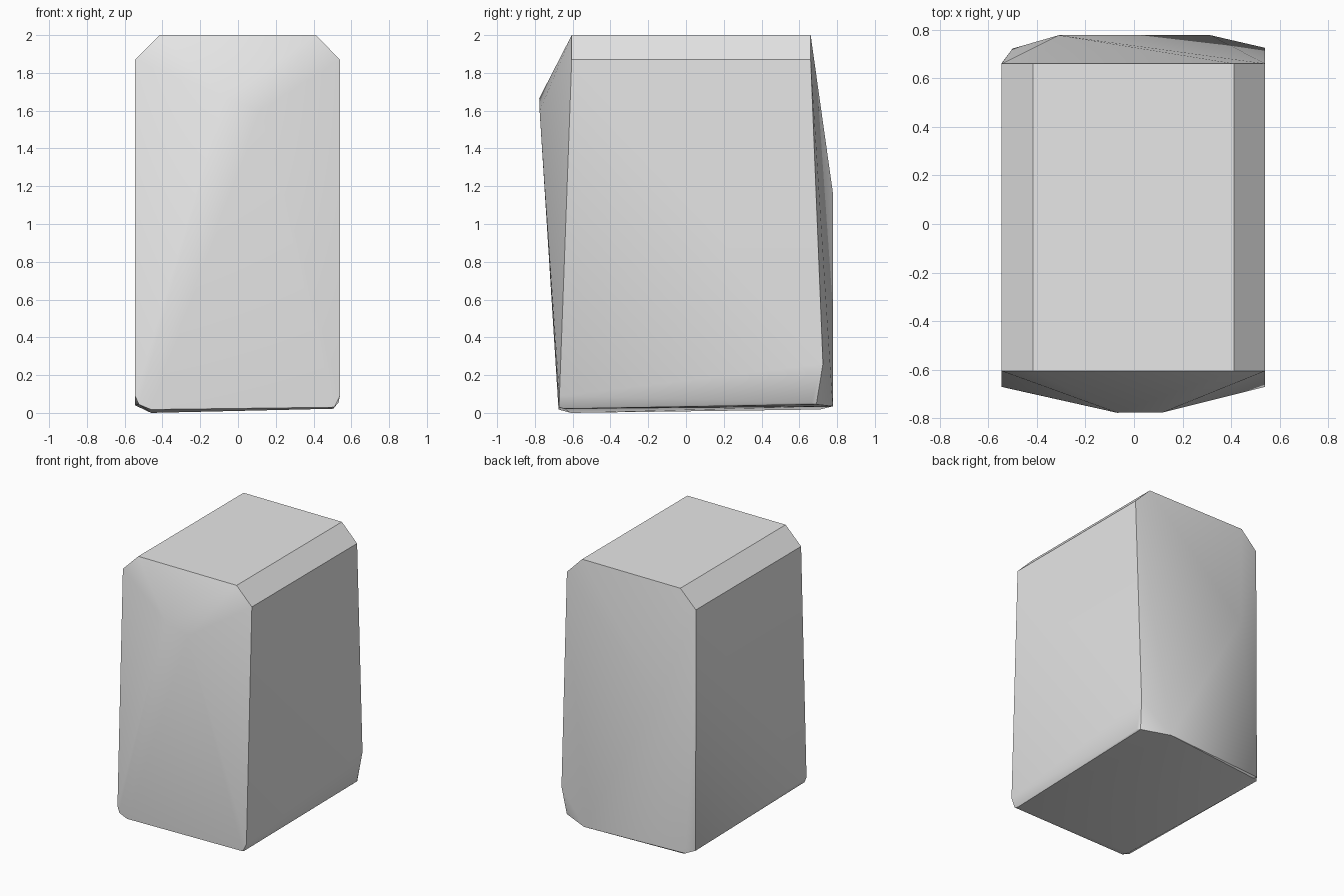
import bpy
import bmesh
import math

cube = bpy.data.objects.get("Cube")
if cube:
    bpy.data.objects.remove(cube, do_unlink=True)

# Stone colour
stone = bpy.data.materials.new("stone_grey")
stone.use_nodes = True
grey = (0.8, 0.8, 0.8, 1.0)
stone.diffuse_color = grey
shader = next(n for n in stone.node_tree.nodes if n.type == "BSDF_PRINCIPLED")
shader.inputs["Base Color"].default_value = grey

LEFT, RIGHT = -0.545, 0.54
corners = []

# Flat top with sloped shoulders on both sides
for y in (-0.605, 0.66):
    corners += [(-0.415, y, 2.0), (0.412, y, 2.0),
                (LEFT, y, 1.87), (RIGHT, y, 1.87)]

# Blunt peak on the front
corners += [(-0.07, -0.777, 1.665), (0.12, -0.775, 1.6)]

# Bulge on the back
corners += [(-0.31, 0.777, 1.17), (0.315, 0.777, 0.035)]

# Lower ends of the side walls
corners += [(LEFT, -0.67, 0.09), (LEFT, 0.662, 0.04),
            (RIGHT, -0.67, 0.09), (RIGHT, 0.725, 0.26)]

# Worn lower rim
corners += [(-0.525, -0.675, 0.045), (-0.46, -0.675, 0.018),
            (0.51, -0.672, 0.03), (0.532, 0.665, 0.055),
            (0.52, 0.69, 0.045), (-0.5, 0.722, 0.03)]

# Slightly tilted underside
corners += [(-0.46, -0.61, 0.0), (0.505, -0.645, 0.022),
            (-0.48, 0.71, 0.018)]

# Wrap the corners into one solid block
bm = bmesh.new()
for co in corners:
    bm.verts.new(co)
hull = bmesh.ops.convex_hull(bm, input=bm.verts)
loose = [v for v in bm.verts if not v.link_faces]
bmesh.ops.delete(bm, geom=loose, context="VERTS")
bmesh.ops.dissolve_limit(bm, angle_limit=math.radians(0.5),
                         verts=bm.verts, edges=bm.edges)
bmesh.ops.recalc_face_normals(bm, faces=bm.faces)

mesh = bpy.data.meshes.new("stone_block")
bm.to_mesh(mesh)
bm.free()
mesh.materials.append(stone)
block = bpy.data.objects.new("stone_block", mesh)
bpy.context.collection.objects.link(block)

# Soft facets with crisp main edges
bpy.ops.object.select_all(action="DESELECT")
block.select_set(True)
bpy.context.view_layer.objects.active = block
bpy.ops.object.shade_smooth_by_angle(angle=math.radians(34))
